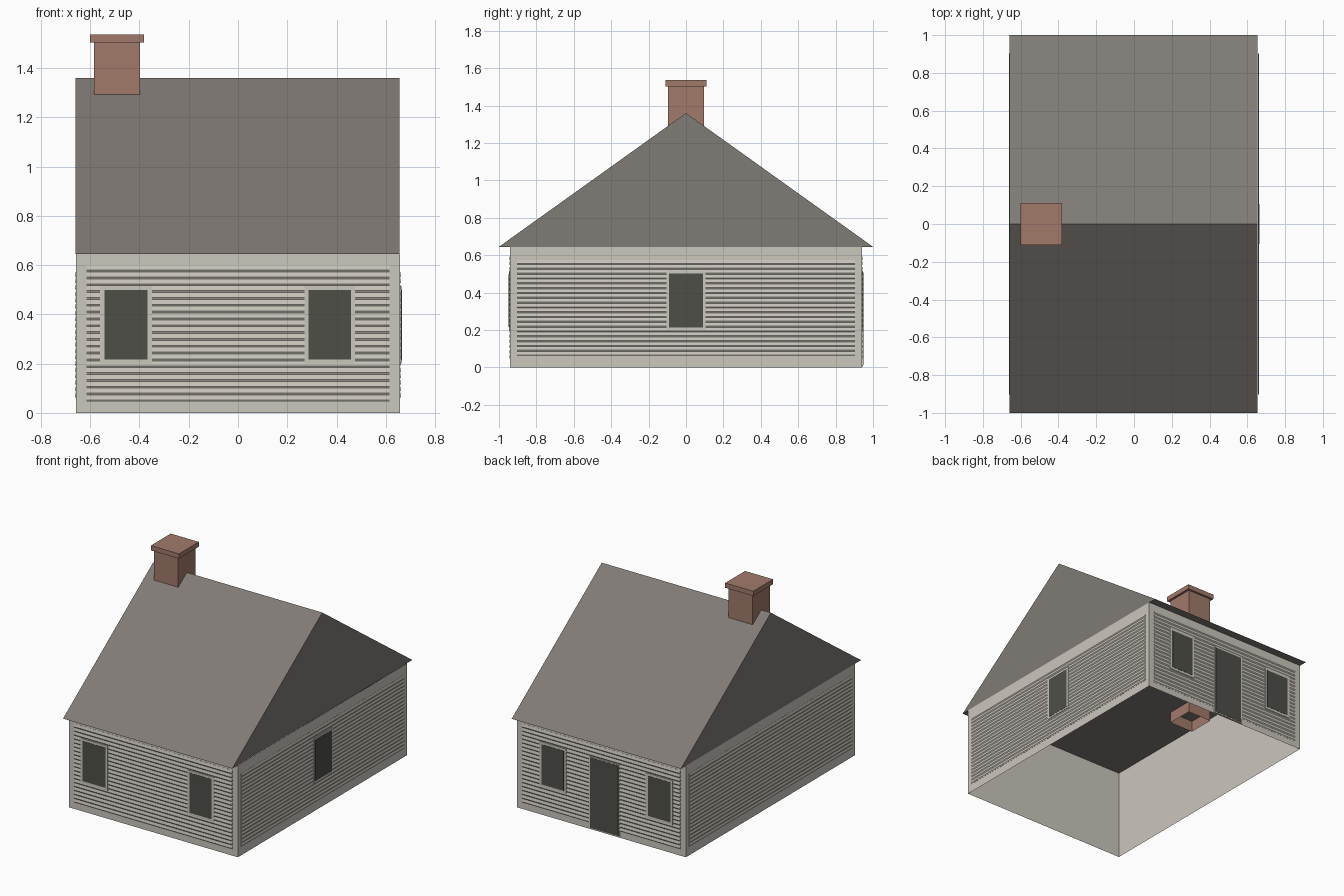
import bpy, bmesh
from math import pi
from mathutils import Matrix, Vector

cube = bpy.data.objects.get("Cube")
if cube:
    bpy.data.objects.remove(cube, do_unlink=True)


def material(name, rgb):
    m = bpy.data.materials.new(name)
    m.use_nodes = True
    m.diffuse_color = (*rgb, 1)
    m.node_tree.nodes["Principled BSDF"].inputs["Base Color"].default_value = (*rgb, 1)
    return m


CREAM = material("cream_siding", (0.60, 0.57, 0.515))
SLATE = material("grey_roof", (0.215, 0.197, 0.18))
DARK = material("dark_glass", (0.077, 0.078, 0.065))
BRICK = material("brick", (0.36, 0.195, 0.145))

HALF_X, HALF_Y, WALL_TOP, RIDGE = 0.657, 0.94, 0.645, 1.36


def finish(name, bm, mat, turn=0):
    """Turn the mesh by quarter turns about z and link it as an object."""
    bm.transform(Matrix.Rotation(turn * pi / 2, 4, "Z"))
    mesh = bpy.data.meshes.new(name)
    bm.to_mesh(mesh)
    bm.free()
    mesh.materials.append(mat)
    obj = bpy.data.objects.new(name, mesh)
    bpy.context.collection.objects.link(obj)
    return obj


def box(name, lo, hi, mat, turn=0, open_bottom=False, open_top=False):
    bm = bmesh.new()
    bmesh.ops.create_cube(bm, size=1)
    lo, hi = Vector(lo), Vector(hi)
    for v in bm.verts:
        v.co = (lo + hi) / 2 + v.co * (hi - lo)
    bm.normal_update()
    gone = [f for f in bm.faces
            if (open_bottom and f.normal.z < -0.9) or (open_top and f.normal.z > 0.9)]
    bmesh.ops.delete(bm, geom=gone, context="FACES")
    return finish(name, bm, mat, turn)


def siding(name, u0, u1, z0, z1, dist, turn, boards=20):
    """Lapped boards swept sideways, facing -y before the turn."""
    pitch = (z1 - z0) / boards
    profile = [(z0, 0)]
    for i in range(boards):
        z = z0 + i * pitch
        profile += [(z, 0.001), (z + 0.007, 0.005)]
    profile += [(z1, 0.001), (z1, 0)]
    bm = bmesh.new()
    rows = [[bm.verts.new((u, -dist - d, z)) for u in (u0, u1)] for z, d in profile]
    for a, b in zip(rows, rows[1:]):
        bm.faces.new((a[0], a[1], b[1], b[0]))
    # close both ends of the panel
    bm.faces.new([r[0] for r in rows])
    bm.faces.new([r[1] for r in reversed(rows)])
    return finish(name, bm, CREAM, turn)


def opening(name, u0, u1, z0, z1, dist, turn, rim=0.017):
    """Pale trim plate with a dark pane on it."""
    box(name + "_trim", (u0, -dist - 0.007, z0), (u1, -dist, z1), CREAM, turn)
    box(name + "_pane", (u0 + rim, -dist - 0.0085, z0 + rim),
        (u1 - rim, -dist, z1 - rim), DARK, turn)


# Hollow walls, open at the bottom and under the roof
box("walls", (-HALF_X, -HALF_Y, 0), (HALF_X, HALF_Y, WALL_TOP), CREAM,
    open_bottom=True, open_top=True)

# Siding panels: front, right, back, left as quarter turns
for i, side in enumerate(("front", "east", "back", "west")):
    if i % 2 == 0:
        siding(side + "_siding", -0.615, 0.615, 0.045, 0.60, HALF_Y, i)
    else:
        siding(side + "_siding", -0.903, 0.903, 0.06, 0.575, HALF_X, i)

# Windows and back door
Z0, Z1 = 0.20, 0.515
opening("front_window_a", -0.56, -0.35, Z0, Z1, HALF_Y, 0)
opening("front_window_b", 0.27, 0.475, Z0, Z1, HALF_Y, 0)
opening("back_window_a", -0.475, -0.27, Z0, Z1, HALF_Y, 2)
opening("back_window_b", 0.35, 0.56, Z0, Z1, HALF_Y, 2)
opening("side_window", -0.105, 0.105, Z0, Z1, HALF_X, 1, 0.013)
opening("back_door", -0.09, 0.145, 0.005, 0.515, HALF_Y, 2, 0.008)

# Roof: closed prism whose underside is the ceiling
bm = bmesh.new()
ends = [[bm.verts.new((x, y, z)) for y, z in ((-1, WALL_TOP), (1, WALL_TOP), (0, RIDGE))]
        for x in (-0.66, 0.655)]
for e in ends:
    bm.faces.new(e)
for i in range(3):
    j = (i + 1) % 3
    bm.faces.new((ends[0][i], ends[0][j], ends[1][j], ends[1][i]))
bmesh.ops.recalc_face_normals(bm, faces=bm.faces)
finish("roof", bm, SLATE)

# Chimney shaft reaches through the ceiling, with a wider cap
box("chimney_shaft", (-0.585, -0.095, 0.566), (-0.398, 0.095, 1.505), BRICK,
    open_bottom=True)
box("chimney_cap", (-0.60, -0.11, 1.503), (-0.382, 0.11, 1.537), BRICK)
